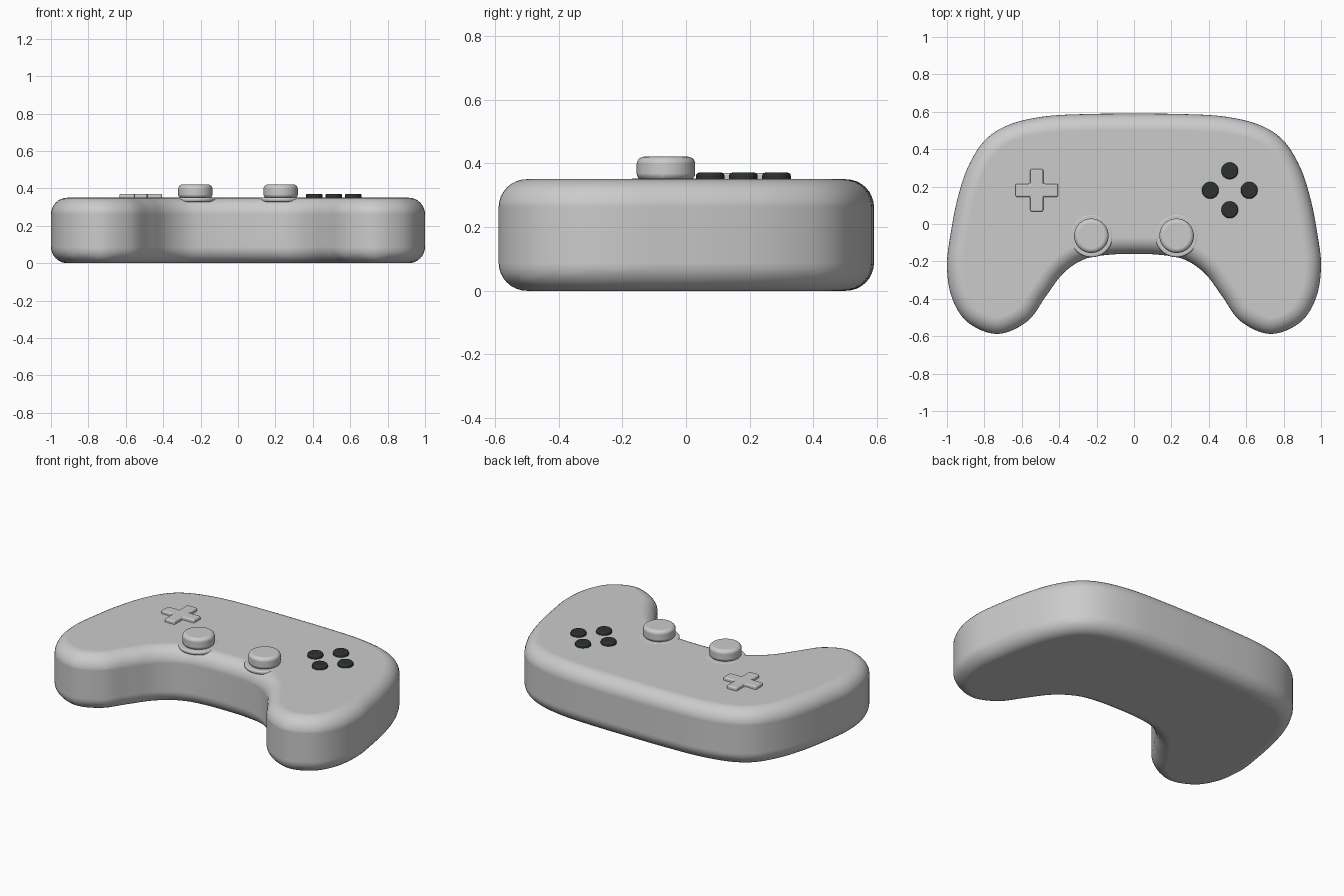
import bpy, bmesh
from math import cos, sin, pi, radians
from mathutils import Vector

if "Cube" in bpy.data.objects:
    bpy.data.objects.remove(bpy.data.objects["Cube"])

dark = bpy.data.materials.new("dark_plastic")
dark.diffuse_color = (0.025, 0.032, 0.028, 1)
dark.use_nodes = True
dark.node_tree.nodes["Principled BSDF"].inputs["Base Color"].default_value = dark.diffuse_color


def prism(name, outline, z0, z1, bevel, segments, mat=None):
    """Extrude a flat outline between two heights and round its rims."""
    bm = bmesh.new()
    base = bm.faces.new([bm.verts.new((x, y, z0)) for x, y in outline])
    top = bmesh.ops.extrude_face_region(bm, geom=[base], use_keep_orig=True)
    bmesh.ops.translate(bm, vec=(0, 0, z1 - z0),
                        verts=[v for v in top["geom"] if isinstance(v, bmesh.types.BMVert)])
    bmesh.ops.recalc_face_normals(bm, faces=bm.faces)
    mesh = bpy.data.meshes.new(name)
    bm.to_mesh(mesh)
    bm.free()
    ob = bpy.data.objects.new(name, mesh)
    bpy.context.collection.objects.link(ob)
    if mat:
        mesh.materials.append(mat)
    bpy.ops.object.select_all(action='DESELECT')
    ob.select_set(True)
    bpy.context.view_layer.objects.active = ob
    bpy.ops.object.shade_smooth_by_angle(angle=radians(35))
    mod = ob.modifiers.new("rounded_rims", 'BEVEL')
    mod.width = bevel
    mod.segments = segments
    mod.limit_method = 'ANGLE'
    mod.angle_limit = radians(50)
    mod.use_clamp_overlap = False
    mod.harden_normals = True
    return ob


def circle(cx, cy, r, n=48):
    return [(cx + r * cos(2 * pi * i / n), cy + r * sin(2 * pi * i / n)) for i in range(n)]


def smooth_loop(pts, steps):
    """Closed Catmull-Rom curve through the points."""
    pts = [Vector(p) for p in pts]
    n, out = len(pts), []
    for i in range(n):
        a, b, c, d = (pts[(i + k) % n] for k in (-1, 0, 1, 2))
        for s in range(steps):
            t = s / steps
            out.append(0.5 * (2 * b + (c - a) * t + (2 * a - 5 * b + 4 * c - d) * t ** 2
                              + (3 * b - a - 3 * c + d) * t ** 3))
    return out


# Body: half outline from top centre round the grip to the lower centre, mirrored
half = [(0, .59), (.25, .588), (.48, .575), (.67, .53), (.80, .445), (.89, .30),
        (.945, .13), (.98, -.05), (1, -.22), (.975, -.39), (.89, -.525), (.73, -.588),
        (.57, -.52), (.47, -.385), (.38, -.265), (.27, -.19), (.14, -.165), (0, -.16)]
outline = half + [(-x, y) for x, y in half[-2:0:-1]]
prism("body", smooth_loop(outline, 6), 0, 0.35, 0.088, 8)

# Thumb sticks with their collars
for side, s in (("left", -1), ("right", 1)):
    prism(f"{side}_stick_collar", circle(s * 0.228, -0.063, 0.115), 0.328, 0.352, 0.01, 3)
    prism(f"{side}_stick_cap", circle(s * 0.228, -0.063, 0.092), 0.345, 0.421, 0.024, 5)

# Direction pad
a, w = 0.114, 0.035
cross = [(w, w), (w, a), (-w, a), (-w, w), (-a, w), (-a, -w),
         (-w, -w), (-w, -a), (w, -a), (w, -w), (a, -w), (a, w)]
prism("direction_pad", [(x - 0.52, y + 0.18) for x, y in cross], 0.335, 0.37, 0.009, 3)

# Four action buttons
for i, name in enumerate(("right", "upper", "left", "lower")):
    x, y = 0.512 + 0.104 * cos(i * pi / 2), 0.18 + 0.104 * sin(i * pi / 2)
    prism(f"{name}_button", circle(x, y, 0.045, 32), 0.335, 0.371, 0.011, 3, dark)
